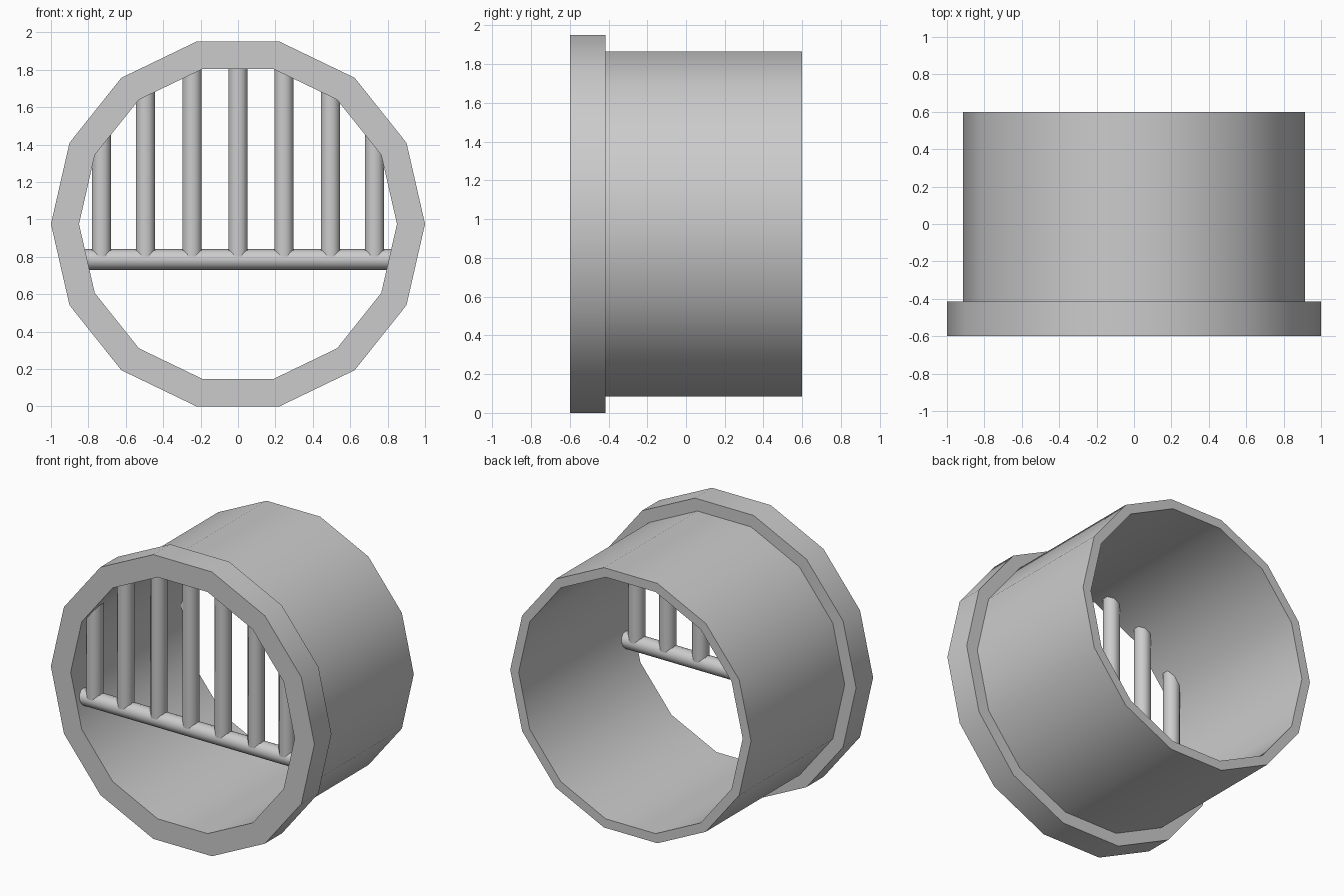
import bpy, bmesh, math

if "Cube" in bpy.data.objects:
    bpy.data.objects.remove(bpy.data.objects["Cube"])

SIDES = 14
CZ = 0.975      # height of the pipe axis
BAR_Y = -0.51   # grille plane, inside the flange


def finish(name, bm, angle):
    bmesh.ops.recalc_face_normals(bm, faces=bm.faces)
    mesh = bpy.data.meshes.new(name)
    bm.to_mesh(mesh)
    bm.free()
    ob = bpy.data.objects.new(name, mesh)
    bpy.context.collection.objects.link(ob)
    bpy.ops.object.select_all(action='DESELECT')
    ob.select_set(True)
    bpy.context.view_layer.objects.active = ob
    bpy.ops.object.shade_smooth_by_angle(angle=math.radians(angle))
    return ob


def lathe(name, profile):
    """Closed (radius, y) profile swept round the pipe axis."""
    bm = bmesh.new()
    rings = []
    for i in range(SIDES):
        a = 2 * math.pi * i / SIDES
        rings.append([bm.verts.new((r * math.cos(a), y, CZ + r * math.sin(a)))
                      for r, y in profile])
    n = len(profile)
    for i in range(SIDES):
        p, q = rings[i], rings[(i + 1) % SIDES]
        for j in range(n):
            k = (j + 1) % n
            bm.faces.new((p[j], q[j], q[k], p[k]))
    return finish(name, bm, 30)


def bar(name, radius, length, sides, location, rotation):
    bm = bmesh.new()
    bmesh.ops.create_cone(bm, cap_ends=True, segments=sides,
                          radius1=radius, radius2=radius, depth=length)
    ob = finish(name, bm, 60)
    ob.location = location
    ob.rotation_euler = rotation
    return ob


# Pipe with a thicker flange at the front
lathe("flanged_pipe", [(0.85, -0.6), (1.0, -0.6), (1.0, -0.415),
                       (0.914, -0.415), (0.914, 0.6), (0.85, 0.6)])

# Horizontal grille bar
bar("cross_bar", 0.055, 1.66, 12, (0, BAR_Y, 0.785), (0, math.pi / 2, 0))

# Upright grille bars, each running into the flange wall
base = 0.785
for i, (x, top) in enumerate([(0, 1.83), (0.245, 1.83), (0.495, 1.71), (0.73, 1.48)]):
    for s in ((1,) if x == 0 else (-1, 1)):
        bar(f"upright_bar_{i}_{'left' if s < 0 else 'right'}", 0.055, top - base, 8,
            (s * x, BAR_Y, (top + base) / 2), (0, 0, math.pi / 8))
